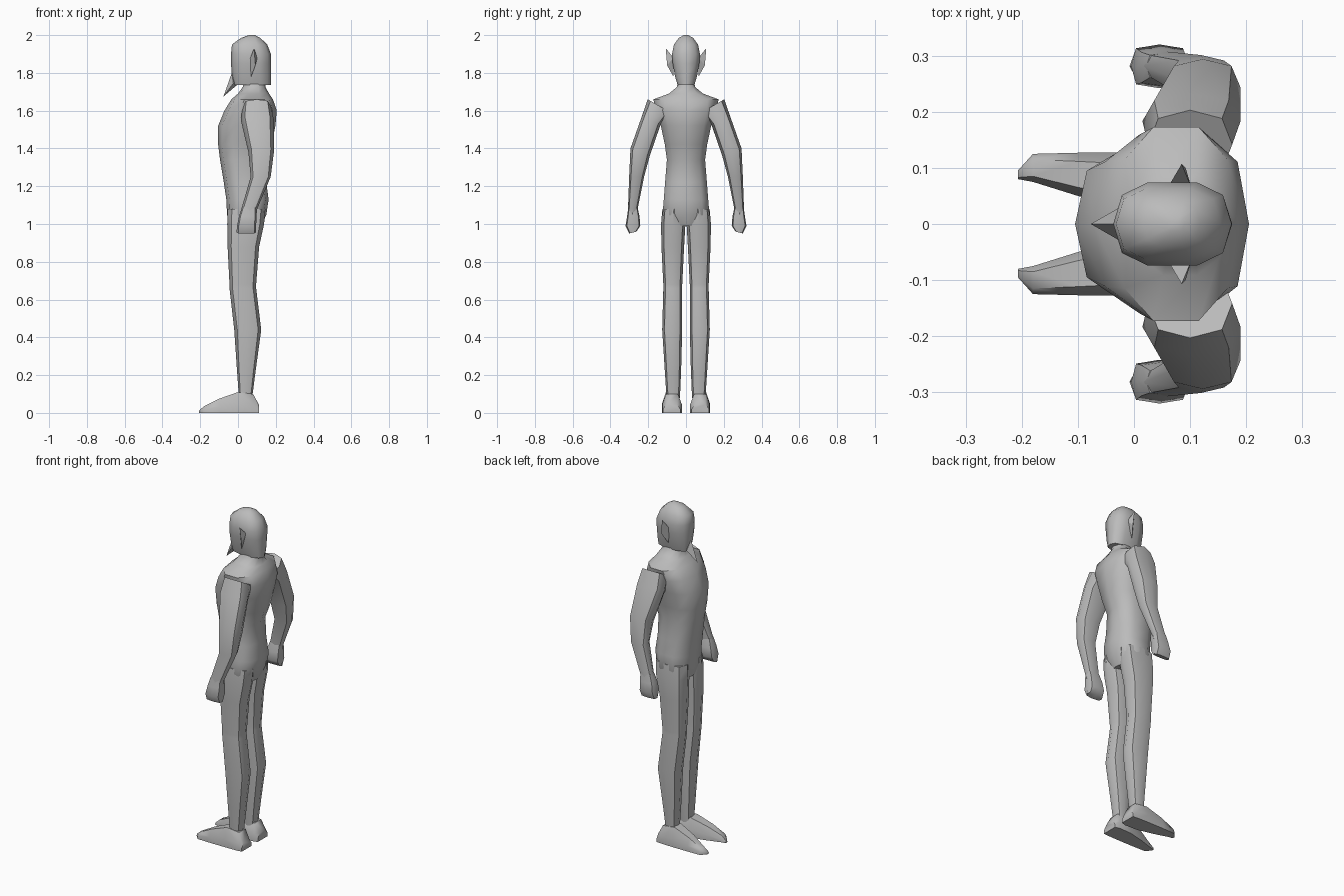
import bpy, bmesh, math
from mathutils import Vector

skin = bpy.data.materials.new("plain grey")
skin.diffuse_color = (0.5, 0.5, 0.5, 1)


def finish(name, bm, mirror, angle=50):
    bmesh.ops.remove_doubles(bm, verts=bm.verts, dist=0.0005)
    bmesh.ops.recalc_face_normals(bm, faces=bm.faces)
    me = bpy.data.meshes.new(name)
    bm.to_mesh(me)
    bm.free()
    me.materials.append(skin)
    ob = bpy.data.objects.new(name, me)
    bpy.context.collection.objects.link(ob)
    if mirror:
        mod = ob.modifiers.new("mirror", 'MIRROR')
        mod.use_axis = (False, True, False)
    bpy.ops.object.select_all(action='DESELECT')
    ob.select_set(True)
    bpy.context.view_layer.objects.active = ob
    bpy.ops.object.shade_smooth_by_angle(angle=math.radians(angle))
    return ob


def ring(z, x0, x1, y0, y1, n=8, p=0.75, tilt=0.0):
    """Rounded outline at height z; tilt raises it toward +y."""
    cx, cy, rx, ry = (x0 + x1) / 2, (y0 + y1) / 2, (x1 - x0) / 2, (y1 - y0) / 2
    pts = []
    for i in range(n):
        a = 2 * math.pi * i / n
        c, s = math.cos(a), math.sin(a)
        dx = math.copysign(abs(c) ** p, c) if abs(c) > 1e-6 else 0
        dy = math.copysign(abs(s) ** p, s) if abs(s) > 1e-6 else 0
        pts.append(Vector((cx + rx * dx, cy + ry * dy, z + tilt * dy)))
    return pts


def loft(name, rings, mirror=False, angle=50):
    bm = bmesh.new()
    rows = [[bm.verts.new(p) for p in r] for r in rings]
    n = len(rows[0])
    for a, b in zip(rows, rows[1:]):
        for i in range(n):
            j = (i + 1) % n
            bm.faces.new((a[i], a[j], b[j], b[i]))
    bm.faces.new(rows[0])
    bm.faces.new(rows[-1][::-1])
    return finish(name, bm, mirror, angle)


# Torso: hips up to the shoulder slope and neck
loft("torso", [ring(z, x0, x1, -w, w, 10, p) for z, x0, x1, w, p in [
    (0.99, -0.045, 0.125, 0.10, 0.8),
    (1.05, -0.058, 0.150, 0.129, 0.75),
    (1.13, -0.062, 0.162, 0.122, 0.75),
    (1.22, -0.075, 0.150, 0.115, 0.75),
    (1.34, -0.095, 0.150, 0.105, 0.75),
    (1.42, -0.105, 0.178, 0.116, 0.7),
    (1.52, -0.105, 0.198, 0.138, 0.7),
    (1.60, -0.072, 0.205, 0.165, 0.75),
    (1.66, -0.035, 0.185, 0.180, 0.85),
    (1.69, 0.00, 0.165, 0.095, 0.85),
    (1.725, 0.025, 0.145, 0.050, 0.85),
    (1.78, 0.035, 0.145, 0.042, 0.85)]])

# Legs
loft("legs", [ring(*r) for r in [
    (0.08, 0.005, 0.075, 0.032, 0.103),
    (0.22, -0.005, 0.093, 0.026, 0.112),
    (0.44, -0.020, 0.123, 0.020, 0.126),
    (0.66, -0.045, 0.096, 0.020, 0.120),
    (0.68, -0.045, 0.096, 0.020, 0.120),
    (0.88, -0.055, 0.112, 0.010, 0.130),
    (1.00, -0.057, 0.138, 0.003, 0.132),
    (1.08, -0.055, 0.145, 0.004, 0.125)]], mirror=True)


# Feet: flat-soled sections running from heel to toe
def sole_section(x, y0, y1, h):
    m = (y1 - y0) * 0.2
    return [Vector(q) for q in ((x, y0, 0), (x, y1, 0), (x, y1, h * 0.45),
                                (x, y1 - m, h), (x, y0 + m, h), (x, y0, h * 0.45))]


loft("feet", [sole_section(*r) for r in [
    (0.110, 0.030, 0.122, 0.045),
    (0.080, 0.022, 0.125, 0.100),
    (0.000, 0.025, 0.127, 0.110),
    (-0.100, 0.050, 0.127, 0.075),
    (-0.180, 0.075, 0.125, 0.035),
    (-0.207, 0.080, 0.095, 0.012)]], mirror=True)

# Arms: shoulder, elbow, wrist
loft("arms", [ring(*r, 8, 0.8, t) for r, t in [
    ((1.625, 0.025, 0.175, 0.080, 0.203), 0.035),
    ((1.55, 0.015, 0.190, 0.135, 0.232), 0.025),
    ((1.38, 0.055, 0.190, 0.192, 0.294), 0.02),
    ((1.25, 0.067, 0.173, 0.222, 0.301), 0.0),
    ((1.08, 0.018, 0.102, 0.256, 0.307), 0.0),
    ((1.05, 0.015, 0.098, 0.256, 0.309), 0.0)]], mirror=True)

# Hands: closed blocks that flare outward
loft("hands", [ring(z, x0, x1, y0, y1, 8, 0.55, t) for z, x0, x1, y0, y1, t in [
    (1.09, 0.022, 0.098, 0.257, 0.305, 0.0),
    (1.04, 0.005, 0.098, 0.246, 0.312, 0.0),
    (0.99, -0.005, 0.096, 0.242, 0.320, 0.0),
    (0.955, -0.008, 0.095, 0.262, 0.300, -0.005)]], mirror=True)

# Head
loft("head", [ring(z, x0, x1, -w, w, 10, 0.75) for z, x0, x1, w in [
    (1.735, -0.025, 0.174, 0.046),
    (1.78, -0.032, 0.175, 0.060),
    (1.85, -0.037, 0.175, 0.073),
    (1.90, -0.037, 0.174, 0.077),
    (1.95, -0.032, 0.155, 0.066),
    (1.985, 0.015, 0.118, 0.040),
    (2.00, 0.058, 0.090, 0.012)]])


def solid(name, pts, faces, mirror=False):
    bm = bmesh.new()
    vs = [bm.verts.new(p) for p in pts]
    for f in faces:
        bm.faces.new([vs[i] for i in f])
    finish(name, bm, mirror, 30)


# Chin tuft
solid("beard", [(-0.077, 0, 1.675), (-0.025, 0.030, 1.745), (-0.025, -0.030, 1.745),
                (-0.033, 0, 1.800), (0.0, 0, 1.740)],
      [(0, 1, 3), (0, 3, 2), (0, 4, 1), (0, 2, 4), (1, 4, 3), (2, 3, 4)])

# Pointed ears
solid("ears", [(0.085, 0.107, 1.930), (0.062, 0.068, 1.870), (0.070, 0.066, 1.780),
               (0.102, 0.066, 1.880), (0.092, 0.100, 1.840)],
      [(0, 1, 4), (1, 2, 4), (0, 4, 3), (4, 2, 3), (0, 3, 1), (1, 3, 2)], mirror=True)
